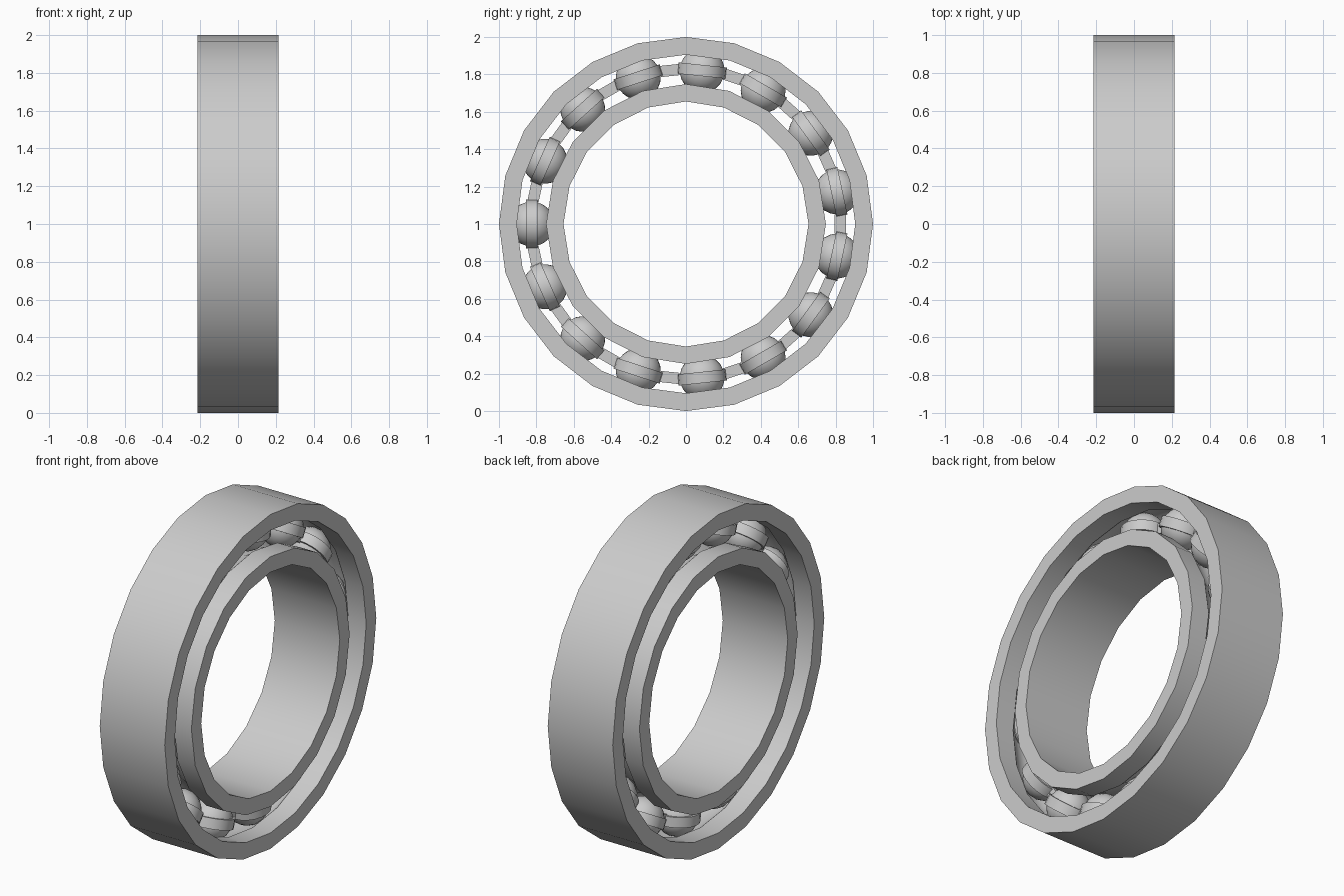
import bpy, bmesh
from math import sin, cos, pi, radians, sqrt
from mathutils import Matrix

cube = bpy.data.objects.get("Cube")
if cube:
    bpy.data.objects.remove(cube)

steel = bpy.data.materials.new("grey steel")
steel.use_nodes = True
GREY = (0.6, 0.6, 0.6, 1)
steel.diffuse_color = GREY
steel.node_tree.nodes["Principled BSDF"].inputs["Base Color"].default_value = GREY

HALF = 0.215        # half width of the rings
PITCH = 0.825       # radius of the ball circle
BALL = 0.12
GROOVE = 0.125
BALLS = 15
CENTRE = Matrix.Translation((0, 0, 1))


def finish(name, bm):
    bmesh.ops.recalc_face_normals(bm, faces=bm.faces)
    mesh = bpy.data.meshes.new(name)
    bm.to_mesh(mesh)
    bm.free()
    mesh.materials.append(steel)
    obj = bpy.data.objects.new(name, mesh)
    bpy.context.collection.objects.link(obj)
    bpy.ops.object.select_all(action='DESELECT')
    obj.select_set(True)
    bpy.context.view_layer.objects.active = obj
    bpy.ops.object.shade_smooth_by_angle(angle=radians(35))
    return obj


def lathe(bm, profile, segments, matrix):
    """Turn a closed (x, radius) profile around the x axis."""
    loops = []
    for i in range(segments):
        a = 2 * pi * i / segments
        loops.append([bm.verts.new(matrix @ Matrix.Rotation(a, 4, 'X')
                                   @ Matrix.Translation((x, r, 0)).to_translation())
                      for x, r in profile])
    n = len(profile)
    for i in range(segments):
        p, q = loops[i], loops[(i + 1) % segments]
        for j in range(n):
            k = (j + 1) % n
            bm.faces.new((p[j], p[k], q[k], q[j]))


def race(name, plain, grooved, segments):
    """Ring with one plain wall and one wall holding a ball groove."""
    side = 1 if grooved > PITCH else -1
    drop = abs(grooved - PITCH)
    reach = sqrt(GROOVE ** 2 - drop ** 2)
    profile = [(-HALF, plain), (HALF, plain), (HALF, grooved)]
    for i in range(9):
        x = reach * cos(pi * i / 8)
        profile.append((x, PITCH + side * sqrt(GROOVE ** 2 - x * x)))
    profile.append((-HALF, grooved))
    bm = bmesh.new()
    lathe(bm, profile, segments, CENTRE)
    finish(name, bm)


race("outer_ring", 1.0, 0.905, 24)
race("inner_ring", 0.655, 0.748, 20)

# Balls, and the cage of collars joined by short bars
balls, cage = bmesh.new(), bmesh.new()
step = 2 * pi / BALLS
for i in range(BALLS):
    turn = CENTRE @ Matrix.Rotation(pi + i * step, 4, 'X')
    place = turn @ Matrix.Translation((0, PITCH, 0))
    bmesh.ops.create_uvsphere(balls, u_segments=20, v_segments=12,
                              radius=BALL, matrix=place)
    collar = [(-0.03, 0.115), (0.03, 0.115), (0.03, 0.13), (-0.03, 0.13)]
    lathe(cage, collar, 20, place @ Matrix.Rotation(pi / 2, 4, 'Z'))
    bar = turn @ Matrix.Rotation(step / 2, 4, 'X') @ Matrix.Translation((0, PITCH, 0))
    bmesh.ops.create_cube(cage, size=1,
                          matrix=bar @ Matrix.Diagonal((0.025, 0.06, 0.1, 1)))
finish("balls", balls)
finish("ball_cage", cage)
